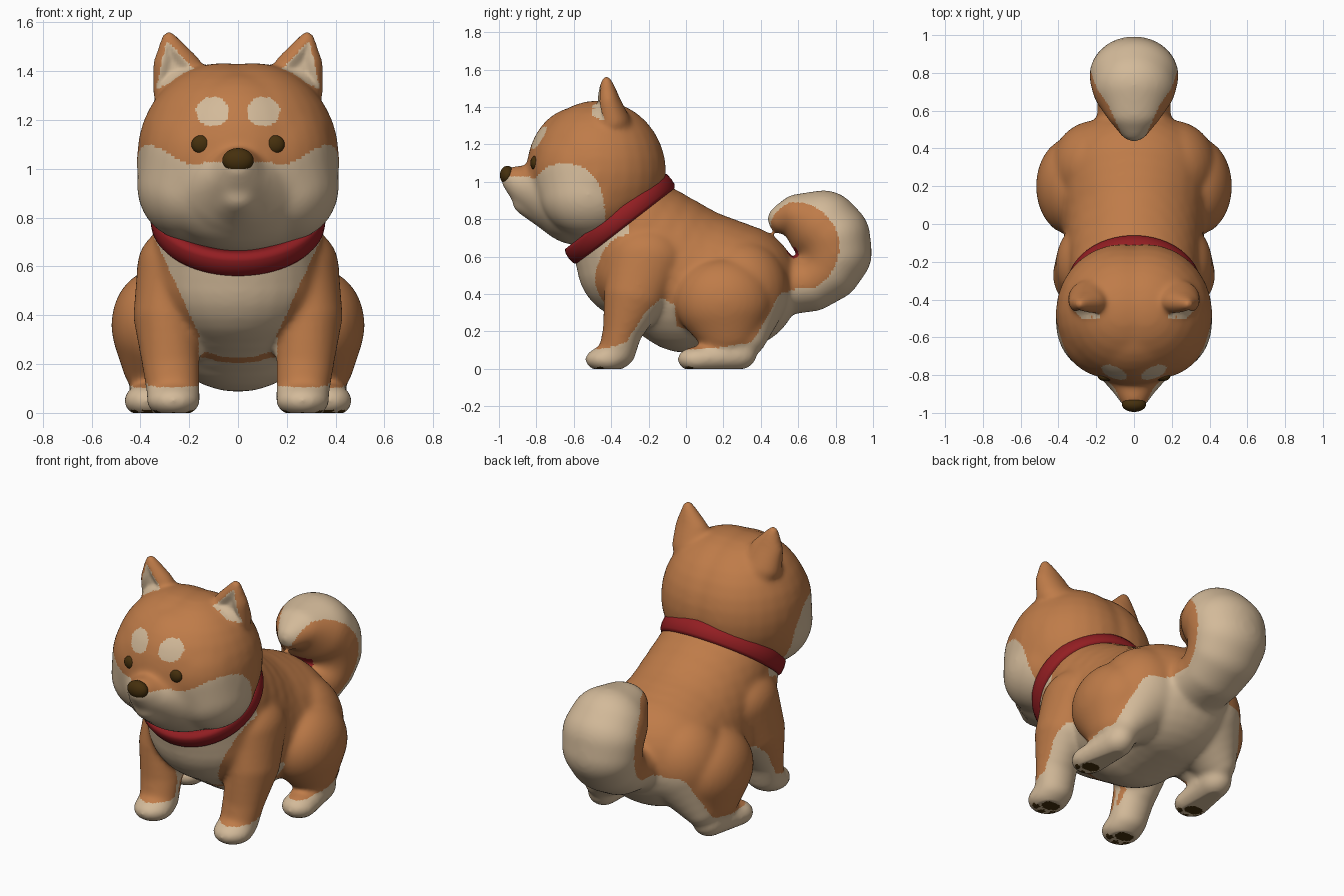
import bpy, bmesh, math
from mathutils import Vector

if "Cube" in bpy.data.objects:
    bpy.data.objects.remove(bpy.data.objects["Cube"])


def material(name, rgb):
    m = bpy.data.materials.new(name)
    m.diffuse_color = (*rgb, 1)
    m.use_nodes = True
    m.node_tree.nodes["Principled BSDF"].inputs["Base Color"].default_value = m.diffuse_color
    return m


ORANGE, CREAM, DARK, RED = 0, 1, 2, 3
COLOURS = [material("orange fur", (0.52, 0.20, 0.066)),
           material("cream fur", (0.65, 0.49, 0.32)),
           material("dark brown", (0.06, 0.029, 0.004)),
           material("collar red", (0.29, 0.013, 0.016))]

# Unit sphere reused for every blob
bm = bmesh.new()
bmesh.ops.create_uvsphere(bm, u_segments=28, v_segments=16, radius=1)
BALL_V = [tuple(v.co) for v in bm.verts]
BALL_F = [[v.index for v in f.verts] for f in bm.faces]
bm.free()


def curve(pts, t):
    """Piecewise linear lookup."""
    if t <= pts[0][0]:
        return pts[0][1]
    for (a, u), (b, v) in zip(pts, pts[1:]):
        if t <= b:
            return u + (v - u) * (t - a) / (b - a)
    return pts[-1][1]


def add_blob(verts, faces, x, y, z, rx, ry, rz):
    """Ellipsoid, mirrored when off the centre plane."""
    for s in ((1, -1) if x > 0.001 else (1,)):
        n = len(verts)
        verts.extend((s * x + a * rx, y + b * ry, z + c * rz) for a, b, c in BALL_V)
        faces.extend([i + n for i in f] for f in BALL_F)


def make(name, verts, faces, mats):
    me = bpy.data.meshes.new(name)
    me.from_pydata(verts, [], faces)
    for m in mats:
        me.materials.append(m)
    me.polygons.foreach_set("use_smooth", [True] * len(me.polygons))
    ob = bpy.data.objects.new(name, me)
    bpy.context.collection.objects.link(ob)
    return ob


def sculpt(name, chains, colour, shape):
    """Fuse chains of ellipsoids into one soft skin, then colour its faces."""
    verts, faces = [], []
    for chain in chains:
        add_blob(verts, faces, *chain[0])
        for a, b in zip(chain, chain[1:]):
            for k in range(1, 5):
                add_blob(verts, faces, *(p + (q - p) * k / 4 for p, q in zip(a, b)))
    ob = make(name, verts, faces, [])
    rem = ob.modifiers.new("fuse", 'REMESH')
    rem.mode = 'VOXEL'
    rem.voxel_size = 0.0115
    smo = ob.modifiers.new("soften", 'SMOOTH')
    smo.factor = 0.5
    smo.iterations = 30
    me = bpy.data.meshes.new_from_object(ob.evaluated_get(bpy.context.evaluated_depsgraph_get()))
    ob.modifiers.clear()
    ob.data = me
    me.materials.clear()
    for m in COLOURS:
        me.materials.append(m)
    count = len(me.polygons)
    colours = [colour(p.center, p.normal) for p in me.polygons]
    coords = []
    for co, n in [(v.co.copy(), v.normal.copy()) for v in me.vertices]:
        coords.extend(shape(co, n))
    me.vertices.foreach_set("co", coords)
    me.polygons.foreach_set("material_index", colours)
    me.polygons.foreach_set("use_smooth", [True] * count)
    me.update()
    return ob


# Body: torso, front legs, thighs, hind feet and curled tail
body_chains = [
    [(0, -.34, .77, .335, .29, .29), (0, -.25, .56, .36, .335, .31),
     (0, 0, .48, .375, .36, .395), (0, .27, .44, .40, .335, .335)],
    [(0, -.32, .79, .335, .28, .28), (0, 0, .52, .37, .33, .365)],
    [(.26, -.21, .59, .155, .21, .17), (.29, -.27, .40, .14, .17, .15),
     (.275, -.34, .20, .12, .107, .10), (.265, -.37, .08, .11, .10, .08),
     (.265, -.42, .05, .112, .122, .069)],
    [(.33, .20, .36, .19, .26, .23), (.35, .22, .20, .125, .17, .13)],
    [(.20, .30, .42, .24, .25, .27), (.33, .31, .17, .105, .125, .11)],
    [(.37, .06, .05, .10, .108, .069), (.35, .27, .075, .09, .11, .085)],
    [(0, .48, .43, .20, .15, .15), (0, .67, .46, .195, .155, .155),
     (0, .765, .535, .215, .175, .175), (0, .797, .62, .232, .198, .198),
     (0, .785, .70, .238, .202, .202), (0, .735, .755, .225, .20, .20),
     (0, .60, .825, .15, .115, .11), (0, .515, .80, .085, .08, .08)],
]

SIDE = [(-.56, .10), (-.42, .11), (-.32, .14), (-.22, .30), (-.13, .38), (-.06, .34),
        (-.05, .10), (.15, .11), (.35, .14), (.42, .25), (.50, .40), (.60, .43)]


def body_colour(c, n):
    x, y, z = abs(c.x), c.y, c.z
    # paw pads
    if z < .02 and n.z < -.7:
        for fx, fy in ((.265, -.40), (.37, .07)):
            if math.hypot((x - fx) / .055, (y - fy) / .042) < 1:
                return DARK
            for dx, dy in ((-.058, -.055), (0, -.078), (.058, -.055)):
                if math.hypot(x - fx - dx, y - fy - dy) < .022:
                    return DARK
    # small red patch within the curl
    if x < .08 and .54 < y < .64 and .55 < z < .65:
        return RED
    # tail: cream outside the curl
    if (y > .6 and z > .43) or (y > .43 and z > .76):
        limit = .24
        if y < .65 and z > .75:
            limit = .14 + min(.10, x)
        return CREAM if math.hypot(y - .58, z - .65) > limit else ORANGE
    # chest bib, belly, then feet and rump
    if y < -.31 and z < .80 and x < max(.16, .15 + .46 * (z - .3)):
        return CREAM
    if x < .28 and -.25 < y < .5 and z < .33:
        return CREAM
    return CREAM if z < curve(SIDE, y) else ORANGE


def flat_soles(co, n):
    return co.x, co.y, max(co.z, 0.0)


sculpt("body", body_chains, body_colour, flat_soles)

# Head: skull, cheeks, jaw, muzzle, chin and ears
head_chains = [
    [(.06, -.47, 1.05, .355, .365, .385), (.06, -.49, 1.0, .355, .34, .34)],
    [(.20, -.52, .93, .215, .26, .225), (.12, -.54, 1.05, .28, .28, .30)],
    [(0, -.56, .92, .33, .28, .262), (0, -.58, 1.05, .33, .275, .35)],
    [(0, -.58, 1.05, .33, .275, .35), (0, -.66, .93, .26, .21, .22),
     (0, -.78, .965, .145, .175, .125), (0, -.905, 1.01, .08, .085, .075)],
    [(0, -.72, .90, .17, .17, .15), (0, -.84, .89, .085, .09, .075)],
    [(.232, -.39, 1.32, .12, .095, .08), (.250, -.415, 1.43, .102, .066, .06),
     (.283, -.425, 1.533, .034, .034, .034)],
]

INNER_EAR = [Vector((.292, 1.525)), Vector((.172, 1.40)), Vector((.337, 1.325))]
FACE = [(0, 1.03), (.08, 1.03), (.2, 1.02), (.25, 1.04), (.3, 1.075), (.36, 1.1)]
CHEEK = [(.7, -.42), (.8, -.43), (.9, -.44), (1.0, -.47), (1.07, -.53), (1.1, -.62)]


def ear_depth(co):
    """Distance inside the inner-ear triangle, seen from the front."""
    if co.z < 1.3 or co.y < -.50:
        return -1
    p = Vector((abs(co.x), co.z))
    d = []
    for i in range(3):
        a, b = INNER_EAR[i], INNER_EAR[(i + 1) % 3]
        e = (b - a).normalized()
        d.append(e.x * (p.y - a.y) - e.y * (p.x - a.x))
    return min(d)


def head_colour(c, n):
    x, y, z = abs(c.x), c.y, c.z
    if n.y < -.1 and ear_depth(c) > 0:
        return CREAM
    if y < -.6 and math.hypot((x - .105) / .068, (z - 1.235) / .06) < 1:
        return CREAM
    return CREAM if z < curve(FACE, x) and y < curve(CHEEK, z) else ORANGE


def hollow_ears(co, n):
    d = ear_depth(co) if n.y < -.1 else -1
    return co.x, co.y + max(0, min(.03, d * .8)), co.z


sculpt("head", head_chains, head_colour, hollow_ears)

# Nose and eyes
for name, dims in (("nose", (0, -.955, 1.035, .064, .04, .05)),
                   ("eyes", (.15, -.808, 1.10, .041, .024, .038))):
    verts, faces = [], []
    add_blob(verts, faces, *dims)
    make(name, verts, faces, [COLOURS[DARK]])

# Collar: tilted elliptical band with a rounded section
profile = [(-.06, -.05), (-.012, -.051), (0, -.035), (.004, 0), (0, .035), (-.012, .051), (-.06, .05)]
N, P = 72, len(profile)
verts = [((.356 + r) * math.cos(math.tau * i / N), (.343 + r) * math.sin(math.tau * i / N), h)
         for i in range(N) for r, h in profile]
faces = [(i * P + j, (i + 1) % N * P + j, (i + 1) % N * P + (j + 1) % P, i * P + (j + 1) % P)
         for i in range(N) for j in range(P)]
collar = make("collar", verts, faces, [COLOURS[RED]])
collar.location = (0, -.353, .803)
collar.rotation_euler = (math.radians(37.8), 0, 0)
